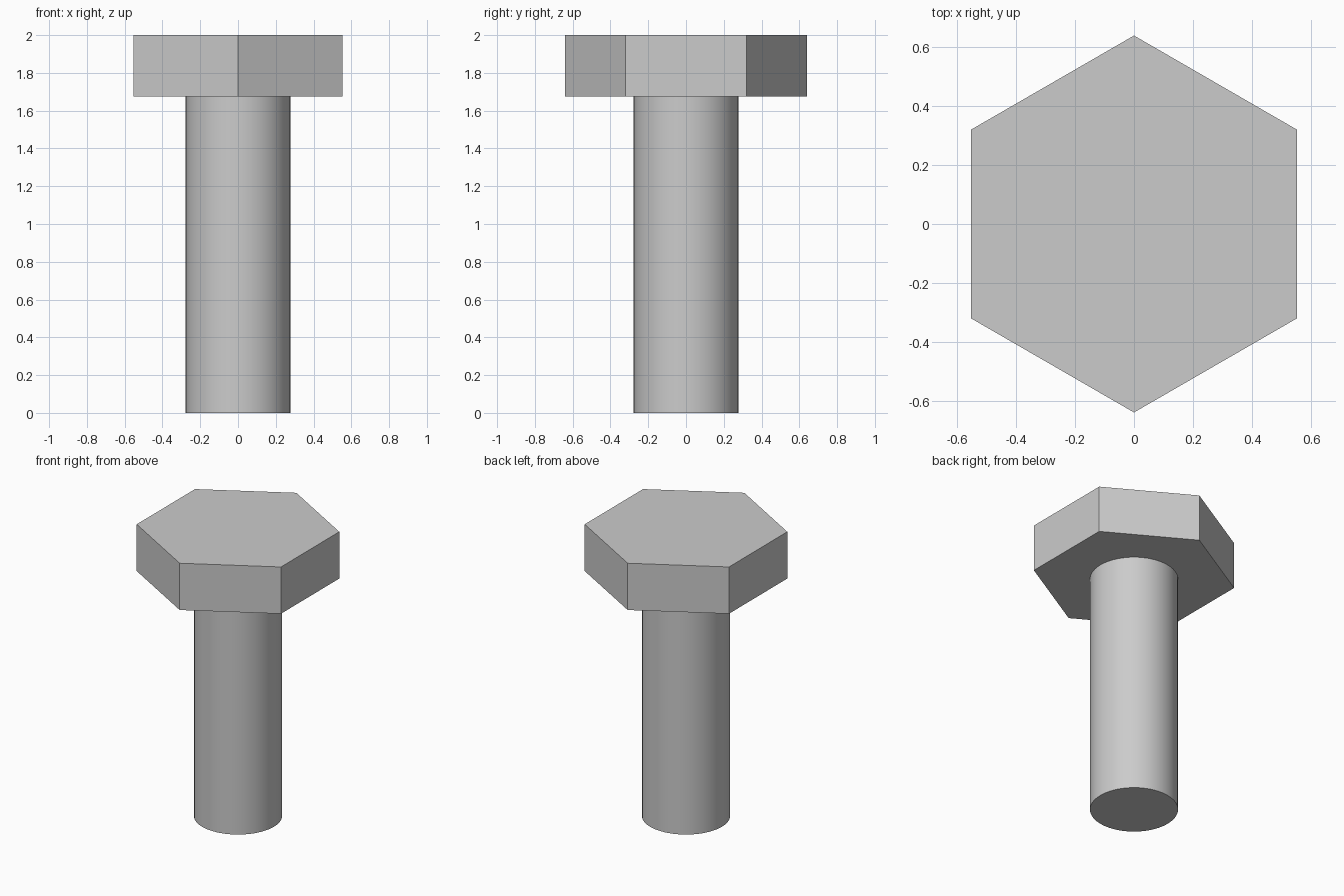
import bpy
import math

cube = bpy.data.objects.get("Cube")
if cube:
    bpy.data.objects.remove(cube, do_unlink=True)

# Single plain steel colour
steel = bpy.data.materials.new("steel_grey")
steel.use_nodes = True
colour = (0.6, 0.6, 0.6, 1.0)
steel.diffuse_color = colour
steel.node_tree.nodes["Principled BSDF"].inputs["Base Color"].default_value = colour


def prism(name, sides, radius, bottom, top):
    """Upright prism between two heights, with one corner pointing to +y."""
    bpy.ops.mesh.primitive_cylinder_add(
        vertices=sides, radius=radius, depth=top - bottom,
        location=(0, 0, (bottom + top) / 2))
    obj = bpy.context.object
    obj.name = name
    obj.data.materials.append(steel)
    return obj


HEAD_BOTTOM = 1.675

# Hexagonal head, flat shaded
prism("bolt_head", 6, 0.64, HEAD_BOTTOM, 2.0)

# Round shank, seated slightly inside the head
prism("bolt_shank", 64, 0.277, 0.0, HEAD_BOTTOM + 0.01)
bpy.ops.object.shade_smooth_by_angle(angle=math.radians(30))
